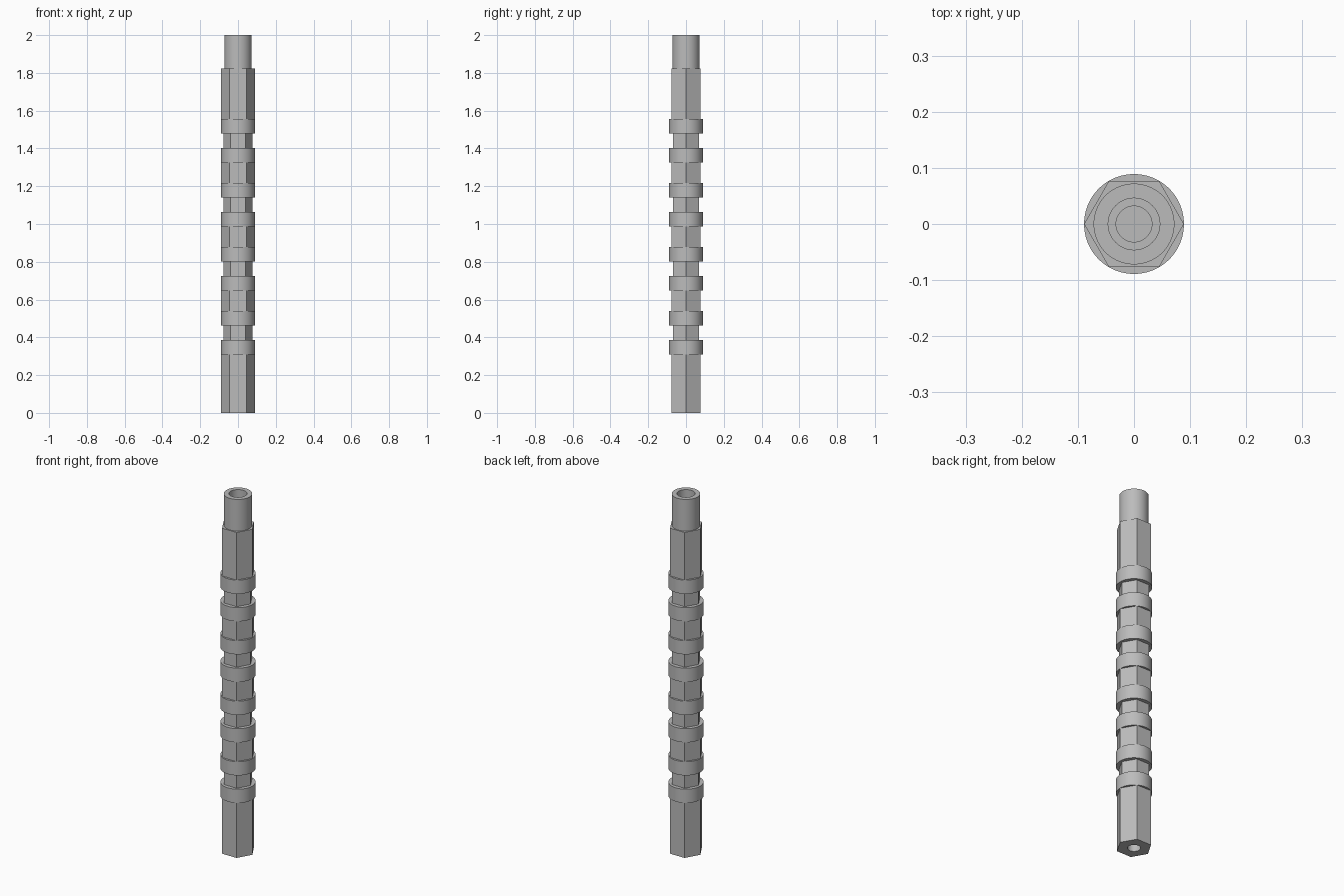
import bpy, bmesh, math

if "Cube" in bpy.data.objects:
    bpy.data.objects.remove(bpy.data.objects["Cube"])

SIDES = 96            # ring resolution, a multiple of six
BODY, NECK = 0.089, 0.078


def ring_point(shape, r, i):
    a = 2 * math.pi * i / SIDES
    if shape == "hex":    # radius of a hexagon with corners on the x axis
        k = i % (SIDES // 6) * 2 * math.pi / SIDES - math.pi / 6
        r *= math.cos(math.pi / 6) / math.cos(k)
    return r * math.cos(a), r * math.sin(a)


def loft(name, profile, mat):
    """Closed skin through a list of (shape, radius, height) rings."""
    bm = bmesh.new()
    rings = [[bm.verts.new((*ring_point(s, r, i), z)) for i in range(SIDES)]
             for s, r, z in profile]
    for lo, hi in zip(rings, rings[1:]):
        for i in range(SIDES):
            j = (i + 1) % SIDES
            bm.faces.new((lo[i], lo[j], hi[j], hi[i]))
    bm.faces.new(rings[0][::-1])
    bm.faces.new(rings[-1])
    bmesh.ops.remove_doubles(bm, verts=bm.verts, dist=1e-5)
    bmesh.ops.recalc_face_normals(bm, faces=bm.faces)
    mesh = bpy.data.meshes.new(name)
    bm.to_mesh(mesh)
    bm.free()
    mesh.materials.append(mat)
    obj = bpy.data.objects.new(name, mesh)
    bpy.context.collection.objects.link(obj)
    bpy.ops.object.select_all(action='DESELECT')
    obj.select_set(True)
    bpy.context.view_layer.objects.active = obj
    bpy.ops.object.shade_smooth_by_angle(angle=math.radians(30))
    return obj


steel = bpy.data.materials.new("grey steel")
steel.diffuse_color = (0.5, 0.5, 0.5, 1)
steel.use_nodes = True
steel.node_tree.nodes["Principled BSDF"].inputs["Base Color"].default_value = steel.diffuse_color

# Blind bore in the lower end, then the outer hexagon
profile = [("round", 0.032, 0.25), ("round", 0.032, 0.0), ("hex", BODY, 0.0)]

# Four grooves, each a thin hexagonal neck between two round collars
for n in range(4):
    z = 0.308 + 0.339 * n
    w = 0.077
    profile += [("hex", BODY, z), ("round", BODY, z),
                ("round", BODY, z + w), ("hex", NECK, z + w),
                ("hex", NECK, z + 2 * w), ("round", BODY, z + 2 * w),
                ("round", BODY, z + 3 * w), ("hex", BODY, z + 3 * w)]

# Shoulder, round spigot and stepped bore in the upper end
profile += [("hex", BODY, 1.823), ("round", 0.072, 1.823), ("round", 0.072, 2.0),
            ("round", 0.046, 2.0), ("round", 0.046, 1.82),
            ("round", 0.032, 1.82), ("round", 0.032, 1.6)]

loft("grooved_hex_rod", profile, steel)
